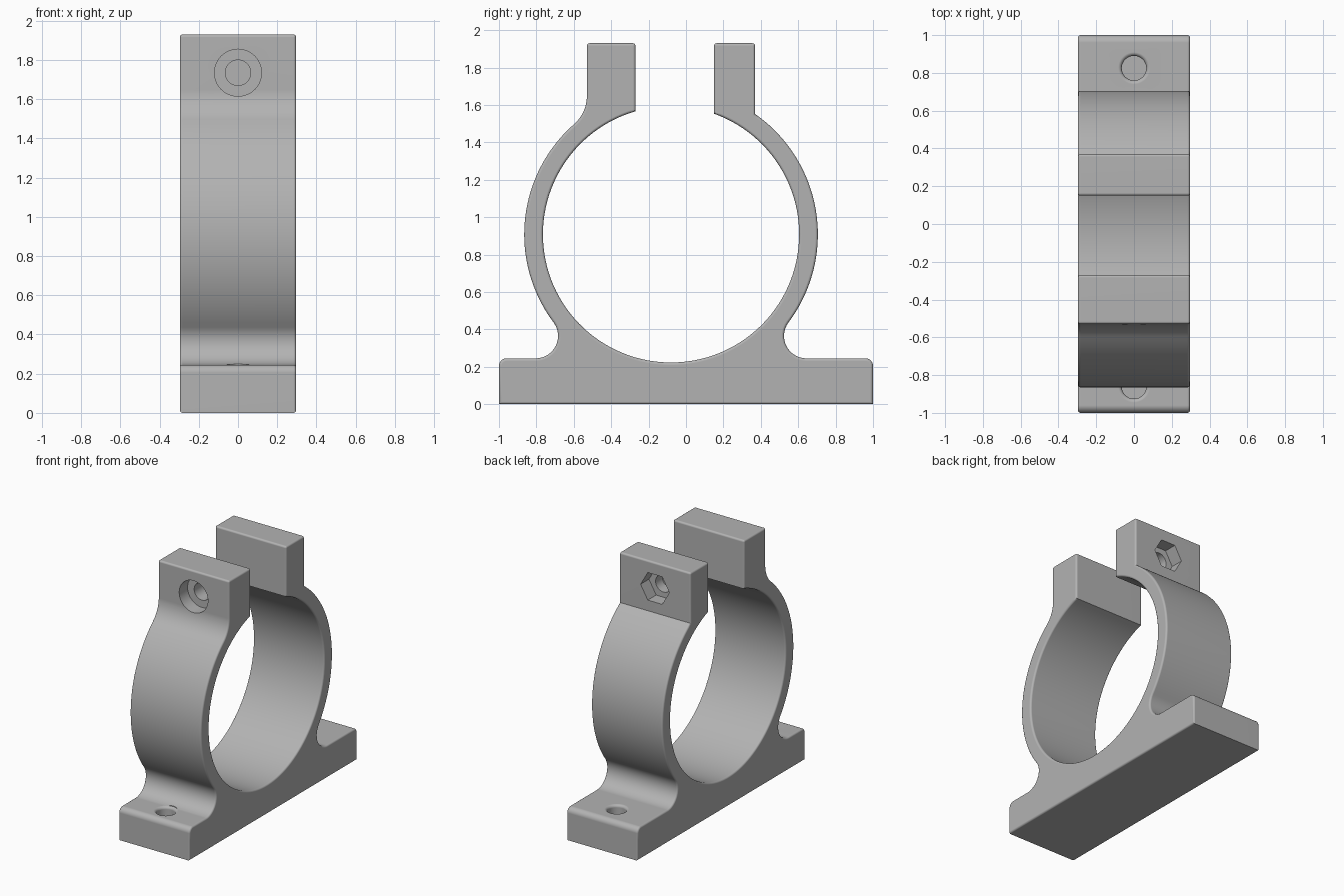
import bpy, bmesh
from math import sin, cos, pi, atan2, sqrt, asin
from mathutils import Matrix, Vector

if "Cube" in bpy.data.objects:
    bpy.data.objects.remove(bpy.data.objects["Cube"], do_unlink=True)

HALF = 0.297                      # half width along x
CY, CZ = -0.08, 0.908             # ring centre
R_IN, R_OUT = 0.685, 0.785
TOP, BASE = 1.93, 0.245
HOLE, HOLE_Z = 0.065, 1.735


def arc(cy, cz, r, a0, a1, n):
    return [(cy + r * cos(a0 + (a1 - a0) * i / n), cz + r * sin(a0 + (a1 - a0) * i / n))
            for i in range(n + 1)]


def ring_angle(y, r):
    """Angle on the upper half of a ring circle at the given y."""
    return pi / 2 - asin((y - CY) / r)


def mesh_object(name, bm):
    bmesh.ops.recalc_face_normals(bm, faces=bm.faces)
    mesh = bpy.data.meshes.new(name)
    bm.to_mesh(mesh)
    bm.free()
    obj = bpy.data.objects.new(name, mesh)
    bpy.context.collection.objects.link(obj)
    return obj


def cutter(name, profile, origin, axis, sides=48):
    """Blind pocket: (radius, depth) rings running inward along the axis."""
    bm = bmesh.new()
    loops = []
    for r, d, n in profile:
        loops.append([bm.verts.new((r * cos(2 * pi * i / n), r * sin(2 * pi * i / n), d))
                      for i in range(n)])
    for a, b in zip(loops, loops[1:]):
        for i in range(len(a)):
            j = (i + 1) % len(a)
            bm.faces.new((a[i], a[j], b[j], b[i]))
    bm.faces.new(loops[0])
    bm.faces.new(loops[-1])
    turn = Vector((0, 0, 1)).rotation_difference(Vector(axis)).to_matrix().to_4x4()
    bm.transform(Matrix.Translation(origin) @ turn)
    obj = mesh_object(name, bm)
    obj.hide_render = True
    return obj


# Side profile of the clamp, walked counter-clockwise in (y, z)
FR = 0.12                                         # foot fillets
foot_z = BASE + FR
foot_dy = sqrt((R_OUT + FR) ** 2 - (CZ - foot_z) ** 2)
foot_a = atan2(CZ - foot_z, foot_dy)
LR = 0.2                                          # front lug fillet
lug_cy = -0.53 - LR
lug_cz = CZ + sqrt((R_OUT + LR) ** 2 - (lug_cy - CY) ** 2)
lug_a = atan2(CZ - lug_cz, CY - lug_cy)
CR = 0.04                                         # base corner rounding

pts = [(-1, 0), (1, 0)]
pts += arc(1 - CR, BASE - CR, CR, 0, pi / 2, 6)
pts += arc(CY + foot_dy, foot_z, FR, -pi / 2, -pi - foot_a, 16)
pts += arc(CY, CZ, R_OUT, -foot_a, ring_angle(0.37, R_OUT), 40)[1:]
pts += [(0.37, TOP), (0.15, TOP)]
pts += arc(CY, CZ, R_IN, ring_angle(0.15, R_IN), ring_angle(-0.27, R_IN) - 2 * pi, 110)
pts += [(-0.27, TOP), (-0.53, TOP)]
pts += arc(lug_cy, lug_cz, LR, 0, lug_a, 12)
pts += arc(CY, CZ, R_OUT, pi + lug_a, pi + foot_a, 40)[1:]
pts += arc(CY - foot_dy, foot_z, FR, foot_a, -pi / 2, 16)[1:]
pts += arc(-1 + CR, BASE - CR, CR, pi / 2, pi, 6)

# Extrude the profile and soften its side edges and the lug tops
bm = bmesh.new()
cap = bm.faces.new([bm.verts.new((-HALF, y, z)) for y, z in pts])
ext = bmesh.ops.extrude_face_region(bm, geom=[cap])["geom"]
bmesh.ops.translate(bm, vec=(2 * HALF, 0, 0),
                    verts=[g for g in ext if isinstance(g, bmesh.types.BMVert)])
bmesh.ops.recalc_face_normals(bm, faces=bm.faces)
soft = [e for e in bm.edges
        if abs(e.verts[0].co.x - e.verts[1].co.x) < 1e-4
        or min(v.co.z for v in e.verts) > TOP - 0.01]
bmesh.ops.bevel(bm, geom=soft, offset=0.014, segments=4, profile=0.5,
                affect='EDGES', clamp_overlap=False)
clamp = mesh_object("pipe_clamp", bm)

# Blind pockets: base screw holes, bolt head seat and hexagonal nut seat
flare = 0.02
mouth = [(HOLE + flare, -0.05, 48)]
mouth += [(HOLE + flare * (1 - sin(t * pi / 10)), flare * (1 - cos(t * pi / 10)), 48)
          for t in range(6)]
screw = mouth + [(HOLE, 0.2, 48)]
bolt, nut = (0.12, 48), (0.12, 6)
cutters = [
    cutter("front_screw_hole", screw, (0, -0.86, BASE), (0, 0, -1)),
    cutter("back_screw_hole", screw, (0, 0.825, BASE), (0, 0, -1)),
    cutter("bolt_head_seat", [(0.12, -0.1, 48), (0.12, 0.1, 48)], (0, -0.53, HOLE_Z), (0, 1, 0)),
    cutter("front_bolt_hole", [(HOLE, 0.05, 48), (HOLE, 0.21, 48)], (0, -0.53, HOLE_Z), (0, 1, 0)),
    cutter("nut_seat", [(0.12, -0.1, 6), (0.12, 0.1, 6)], (0, 0.37, HOLE_Z), (0, -1, 0)),
    cutter("back_bolt_hole", [(HOLE, 0.05, 48), (HOLE, 0.18, 48)], (0, 0.37, HOLE_Z), (0, -1, 0)),
]
bpy.ops.object.select_all(action='DESELECT')
bpy.context.view_layer.objects.active = clamp
clamp.select_set(True)
for c in cutters:
    mod = clamp.modifiers.new(c.name, 'BOOLEAN')
    mod.operation, mod.solver, mod.object = 'DIFFERENCE', 'EXACT', c
    bpy.ops.object.modifier_apply(modifier=mod.name)
    bpy.data.objects.remove(c, do_unlink=True)

# Plain grey finish with smooth curves and crisp corners
grey = bpy.data.materials.new("plain_grey")
grey.use_nodes = True
colour = (0.45, 0.45, 0.45, 1)
grey.diffuse_color = colour
grey.node_tree.nodes["Principled BSDF"].inputs["Base Color"].default_value = colour
clamp.data.materials.clear()
clamp.data.materials.append(grey)
for p in clamp.data.polygons:
    p.material_index = 0
bpy.ops.object.shade_smooth_by_angle(angle=pi / 6)
clamp.modifiers.new("even_shading", 'WEIGHTED_NORMAL').keep_sharp = True
